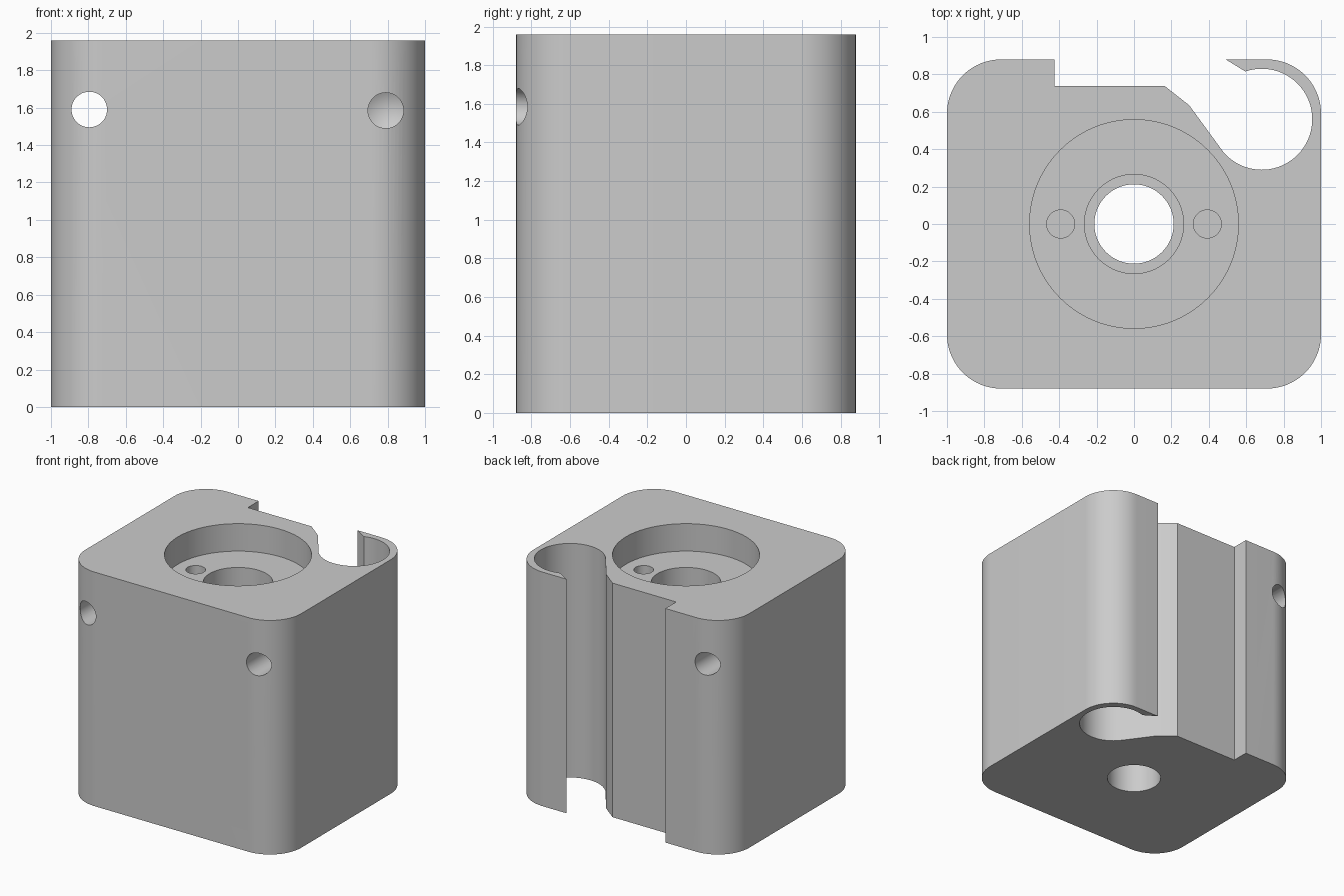
import bpy
import bmesh
from math import cos, sin, pi, radians
from mathutils import Matrix, Vector

HEIGHT = 1.96
HALF_Y = 0.88
CORNER = 0.29

if "Cube" in bpy.data.objects:
    bpy.data.objects.remove(bpy.data.objects["Cube"], do_unlink=True)

grey = bpy.data.materials.new("plain grey")
grey.use_nodes = True
grey.diffuse_color = (0.6, 0.6, 0.6, 1)
grey.node_tree.nodes["Principled BSDF"].inputs["Base Color"].default_value = (0.6, 0.6, 0.6, 1)


def make_object(name, bm):
    bmesh.ops.recalc_face_normals(bm, faces=bm.faces)
    mesh = bpy.data.meshes.new(name)
    bm.to_mesh(mesh)
    bm.free()
    mesh.materials.append(grey)
    obj = bpy.data.objects.new(name, mesh)
    bpy.context.collection.objects.link(obj)
    return obj


def arc(cx, cy, r, start, end, steps):
    """Points along a circular arc, angles in degrees."""
    angles = [radians(start + (end - start) * i / steps) for i in range(steps + 1)]
    return [(cx + r * cos(a), cy + r * sin(a)) for a in angles]


def lathe(name, profile, matrix, steps=64):
    """Closed solid of revolution from (radius, height) points."""
    bm = bmesh.new()
    verts = [bm.verts.new((r, 0, z)) for r, z in profile]
    edges = [bm.edges.new(pair) for pair in zip(verts, verts[1:])]
    bmesh.ops.spin(bm, geom=verts + edges, cent=(0, 0, 0), axis=(0, 0, 1),
                   angle=2 * pi, steps=steps, use_duplicate=False)
    bmesh.ops.remove_doubles(bm, verts=bm.verts, dist=0.0005)
    bmesh.ops.transform(bm, matrix=matrix, verts=bm.verts)
    return make_object(name, bm)


# Block outline: rounded corners, rear step and the open round channel
cx, cy = 1 - CORNER, HALF_Y - CORNER
outline = arc(-cx, cy, CORNER, 90, 180, 20)
outline += arc(-cx, -cy, CORNER, 180, 270, 20)
outline += arc(cx, -cy, CORNER, 270, 360, 20)
outline += arc(cx, cy, CORNER, 0, 90, 20)
outline += [(0.49, HALF_Y)]
outline += arc(0.683, 0.56, 0.27, 109, -139, 56)
outline += [(0.295, 0.635), (0.165, 0.737), (-0.425, 0.737), (-0.425, HALF_Y)]

bm = bmesh.new()
base = bm.faces.new([bm.verts.new((x, y, 0)) for x, y in outline])
top = bmesh.ops.extrude_face_region(bm, geom=[base])["geom"]
bmesh.ops.translate(bm, vec=(0, 0, HEIGHT),
                    verts=[g for g in top if isinstance(g, bmesh.types.BMVert)])
body = make_object("channel_block", bm)

# Stepped centre bore: wide recess, counterbore and through hole
floor = HEIGHT - 0.23
bore = [(0, -0.1), (0.212, -0.1), (0.212, 1.0), (0.265, 1.0), (0.265, floor),
        (0.558, floor), (0.558, HEIGHT + 0.1), (0, HEIGHT + 0.1)]
cutters = [lathe("bore_cutter", bore, Matrix.Identity(4), 96)]

# Two blind pin holes in the recess floor
pin = [(0, floor - 0.3), (0.075, floor - 0.3), (0.075, floor + 0.05), (0, floor + 0.05)]
for x in (-0.392, 0.392):
    cutters.append(lathe("pin_cutter", pin, Matrix.Translation(Vector((x, 0, 0))), 40))

# Cross holes from the front: one through, one blind with a drill tip
to_back = Matrix.Rotation(-pi / 2, 4, "X")
through = [(0, -1), (0.095, -1), (0.095, 1), (0, 1)]
blind = [(0, -1), (0.095, -1), (0.095, -0.35), (0, -0.3)]
for name, x, z, profile in (("through_cutter", -0.795, 1.59, through),
                            ("blind_cutter", 0.79, 1.585, blind)):
    cutters.append(lathe(name, profile, Matrix.Translation(Vector((x, 0, z))) @ to_back, 48))

# Cut every hole, then discard the cutters
bpy.context.view_layer.objects.active = body
for cutter in cutters:
    cutter.hide_render = True
    cut = body.modifiers.new("cut", "BOOLEAN")
    cut.operation = "DIFFERENCE"
    cut.solver = "EXACT"
    cut.object = cutter
    bpy.ops.object.modifier_apply(modifier=cut.name)
    bpy.data.objects.remove(cutter, do_unlink=True)

for obj in bpy.context.selected_objects:
    obj.select_set(False)
body.select_set(True)
bpy.ops.object.shade_smooth_by_angle(angle=radians(25))
